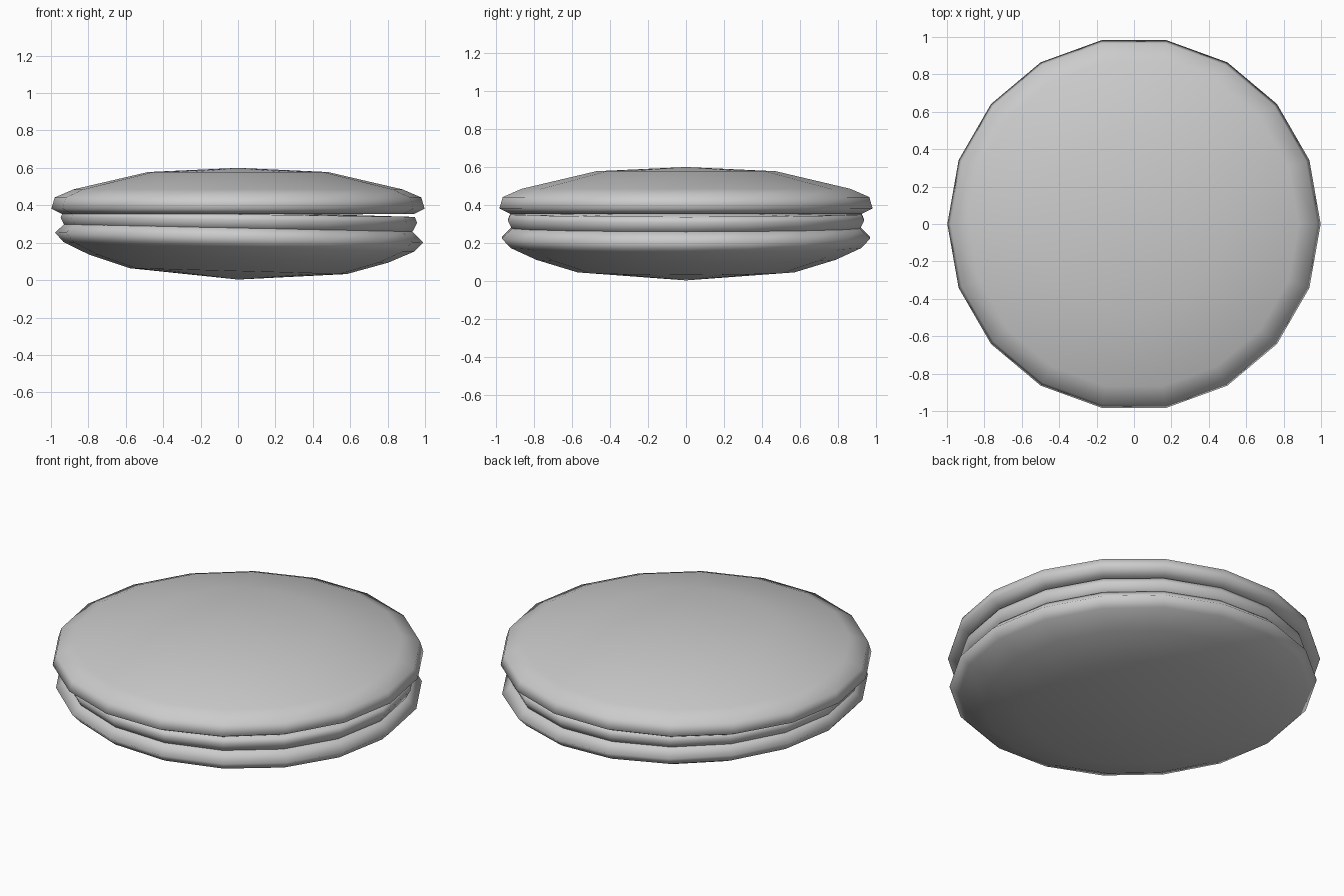
import bpy, bmesh
from math import cos, sin, pi

if "Cube" in bpy.data.objects:
    bpy.data.objects.remove(bpy.data.objects["Cube"])

SIDES = 18


def lathe(name, profile, tilt=0.0):
    """Spin a (radius, height) profile around z; radius 0 makes a pole."""
    bm = bmesh.new()
    rings = []
    for r, z in profile:
        if r == 0:
            rings.append([bm.verts.new((0, 0, z))] * SIDES)
        else:
            rings.append([bm.verts.new((r * cos(2 * pi * i / SIDES),
                                        r * sin(2 * pi * i / SIDES), z))
                          for i in range(SIDES)])
    for a, b in zip(rings, rings[1:]):
        for i in range(SIDES):
            j = (i + 1) % SIDES
            corners = list(dict.fromkeys((a[i], a[j], b[j], b[i])))
            bm.faces.new(corners)
    bmesh.ops.recalc_face_normals(bm, faces=bm.faces)
    for f in bm.faces:
        f.smooth = True
    mesh = bpy.data.meshes.new(name)
    bm.to_mesh(mesh)
    bm.free()
    obj = bpy.data.objects.new(name, mesh)
    obj.rotation_euler.y = tilt
    bpy.context.collection.objects.link(obj)
    return obj


# domed upper biscuit, sitting level
lathe("upper_biscuit", [(0, 0.35), (0.94, 0.353), (0.998, 0.382), (0.98, 0.442),
                        (0.88, 0.485), (0.48, 0.578), (0, 0.60)])

# filling layer, slightly tilted
lathe("filling", [(0, 0.25), (0.925, 0.265), (0.953, 0.32),
                  (0.94, 0.352), (0, 0.365)], 0.015)

# lower biscuit, tilted down towards +x
lathe("lower_biscuit", [(0, 0.003), (0.58, 0.048), (0.80, 0.115), (0.938, 0.178),
                        (0.985, 0.228), (0.925, 0.285), (0, 0.285)], 0.027)
